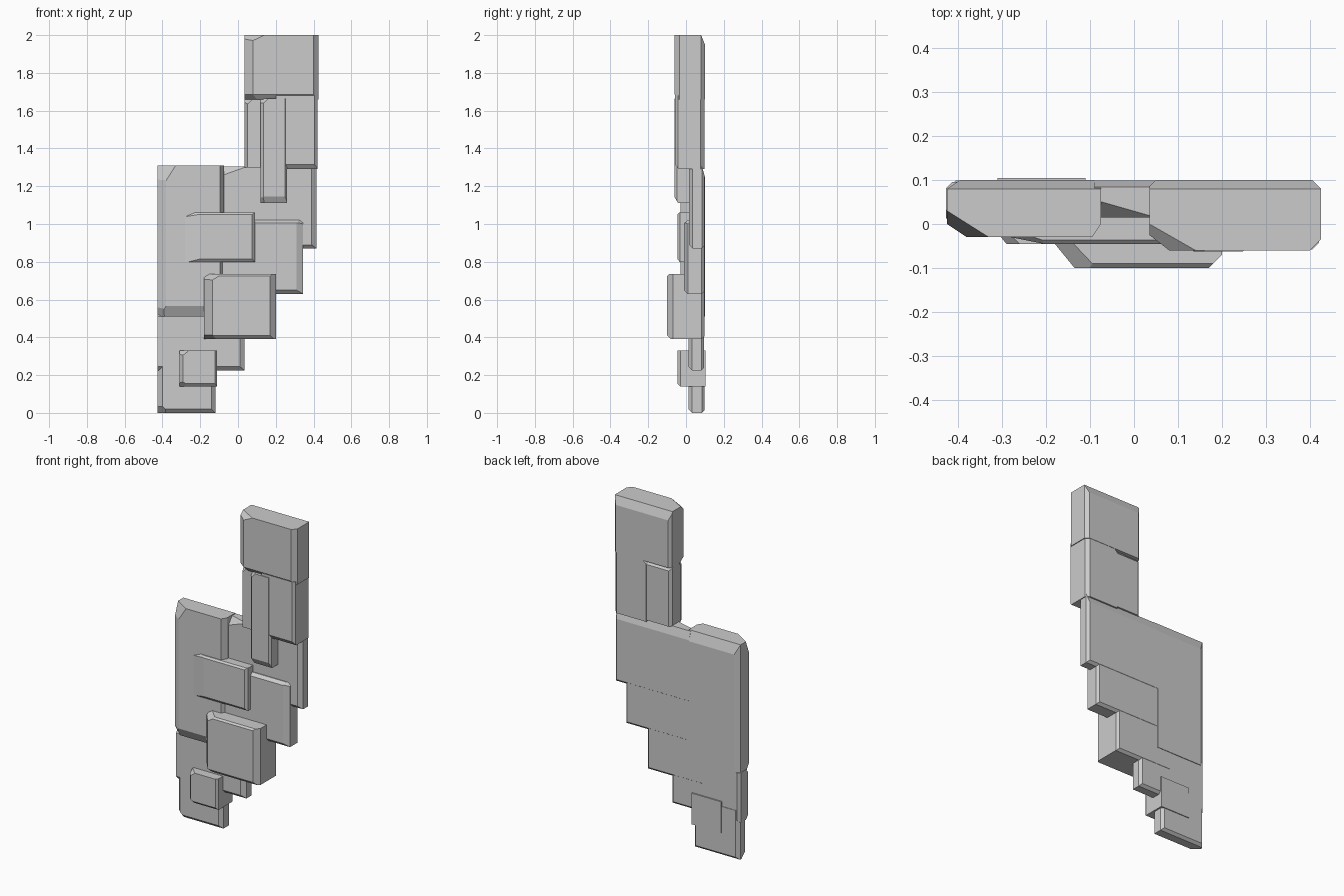
import bpy, bmesh
from mathutils import Vector

cube = bpy.data.objects.get("Cube")
if cube:
    bpy.data.objects.remove(cube, do_unlink=True)

stone = bpy.data.materials.new("stone_grey")
stone.use_nodes = True
GREY = (0.6, 0.6, 0.6, 1)
stone.diffuse_color = GREY
stone.node_tree.nodes["Principled BSDF"].inputs["Base Color"].default_value = GREY

# Side letters: l = -x, r = +x, f = front, k = back, t = top, b = bottom
SIDES = {"l": (0, -1), "r": (0, 1), "f": (1, -1), "k": (1, 1), "b": (2, -1), "t": (2, 1)}


def slab(name, x, y, z, **cuts):
    """Box whose edges and corners are planed off; each cut gives its setback along each named side."""
    spans = (x, y, z)
    bm = bmesh.new()
    bmesh.ops.create_cube(bm, size=1)
    for v in bm.verts:
        v.co = Vector([(a + b) / 2 + c * (b - a) for (a, b), c in zip(spans, v.co)])
    for key, setbacks in cuts.items():
        corner = Vector([sum(s) / 2 for s in spans])
        normal = Vector((0, 0, 0))
        for letter, amount in zip(key, setbacks):
            axis, sign = SIDES[letter]
            corner[axis] = spans[axis][sign > 0]
            normal[axis] = sign / amount
        point = corner - normal / normal.length_squared
        result = bmesh.ops.bisect_plane(bm, geom=bm.verts[:] + bm.edges[:] + bm.faces[:],
                                        plane_co=point, plane_no=normal, clear_outer=True)
        rim = [e for e in result["geom_cut"] if isinstance(e, bmesh.types.BMEdge)]
        bmesh.ops.holes_fill(bm, edges=rim)
    bmesh.ops.recalc_face_normals(bm, faces=bm.faces)
    mesh = bpy.data.meshes.new(name)
    bm.to_mesh(mesh)
    bm.free()
    mesh.materials.append(stone)
    obj = bpy.data.objects.new(name, mesh)
    bpy.context.collection.objects.link(obj)


S = (.015, .015)
M = (.02, .02)

# Upper column
slab("top_block", (.035, .425), (-.06, .1), (1.66, 2),
     lf=(.045, .035), rf=(.025, .025), fb=(.02, .025), kt=(.02, .05), rk=M, lk=S,
     lft=(.105, .06, .05), lfb=(.09, .07, .05))
slab("column_right", (.2, .42), (-.058, .098), (1.29, 1.68),
     rf=S, fb=(.02, .025), rk=M, kt=S, lkt=(.04, .04, .04))
slab("column_left", (.035, .23), (-.03, .096), (1.3, 1.66),
     lf=(.015, .03), lk=S, kt=M, lft=(.04, .05, .04))
slab("column_panel", (.12, .26), (-.062, .08), (1.11, 1.665),
     lf=S, rf=(.012, .015), fb=(.02, .035), lft=(.04, .04, .04), lfb=(.04, .04, .05))

# Broad central slabs
slab("left_slab", (-.425, -.075), (-.03, .1), (.51, 1.31),
     lf=(.045, .03), rf=(.02, .03), fb=(.03, .055), kt=(.02, .06), lk=(.03, .02),
     rk=S, lft=(.095, .06, .15), lfb=(.07, .06, .1))
slab("right_slab", (-.09, .415), (.015, .099), (.87, 1.305),
     rf=(.025, .02), fb=M, kt=(.015, .05), rk=S, lft=(.14, .04, .05), kb=S)
slab("lower_right_slab", (-.12, .345), (-.01, .098), (.63, 1.02),
     rf=(.035, .02), fb=M, ft=(.02, .015), rk=S, kb=S, rft=(.05, .04, .04))
slab("front_plate", (-.3, .09), (-.046, .07), (.8, 1.06),
     lf=(.1, .02), rf=S, fb=(.012, .015), ft=(.01, .01), lft=(.12, .04, .05))
slab("front_block", (-.18, .2), (-.1, .097), (.39, .735),
     lf=(.045, .055), rf=(.03, .03), fb=(.02, .02), ft=(.01, .01), rk=S, kb=S,
     lft=(.095, .1, .06), lfb=(.08, .1, .05))

# Lower steps
slab("lower_slab", (-.427, .035), (.012, .096), (.225, .53),
     rf=(.025, .02), fb=M, ft=M, lk=S, rk=S, kb=S)
slab("base_slab", (-.425, -.12), (.012, .099), (0, .3),
     lf=(.025, .025), rf=M, fb=(.02, .02), lk=M, rk=S, kb=S, lfb=(.06, .06, .06))
slab("small_block", (-.31, -.11), (-.045, .104), (.14, .33),
     lf=(.02, .025), rf=(.012, .015), fb=(.015, .015), lft=(.05, .05, .04), lfb=(.05, .05, .04))
